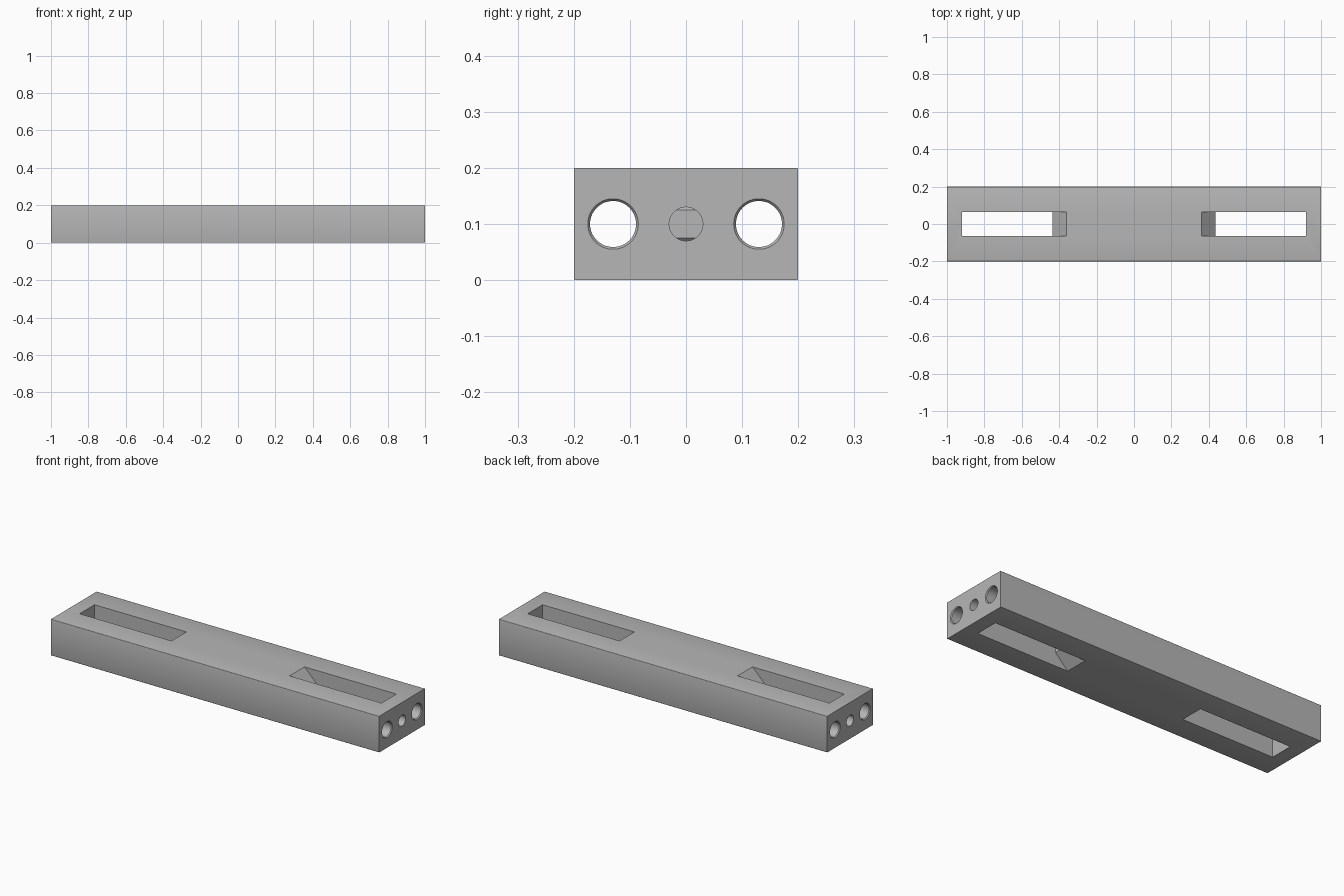
import bpy
import bmesh
import math
from mathutils import Matrix

LENGTH, WIDTH, HEIGHT = 2.0, 0.4, 0.2
MID = HEIGHT / 2
EDGE = 0.003

cube = bpy.data.objects.get("Cube")
if cube:
    bpy.data.objects.remove(cube, do_unlink=True)

grey = bpy.data.materials.new("light grey metal")
grey.use_nodes = True
colour = (0.47, 0.47, 0.47, 1)
grey.diffuse_color = colour
grey.node_tree.nodes["Principled BSDF"].inputs["Base Color"].default_value = colour


def finish(name, bm):
    bmesh.ops.recalc_face_normals(bm, faces=bm.faces)
    mesh = bpy.data.meshes.new(name)
    bm.to_mesh(mesh)
    bm.free()
    mesh.materials.append(grey)
    obj = bpy.data.objects.new(name, mesh)
    bpy.context.collection.objects.link(obj)
    return obj


def extrude_profile(name, points, vector):
    bm = bmesh.new()
    face = bm.faces.new([bm.verts.new(p) for p in points])
    new = bmesh.ops.extrude_face_region(bm, geom=[face])["geom"]
    verts = [v for v in new if isinstance(v, bmesh.types.BMVert)]
    bmesh.ops.translate(bm, verts=verts, vec=vector)
    return finish(name, bm)


def lathe_x(name, y, profile, sides=64):
    """Closed round cutter along x from (x, radius) pairs."""
    bm = bmesh.new()
    rings = []
    for x, r in profile:
        angles = [math.tau * i / sides for i in range(sides)]
        rings.append([bm.verts.new((x, y + r * math.cos(a), MID + r * math.sin(a)))
                      for a in angles])
    for a, b in zip(rings, rings[1:]):
        for i in range(sides):
            j = (i + 1) % sides
            bm.faces.new((a[i], a[j], b[j], b[i]))
    bm.faces.new(rings[0])
    bm.faces.new(rings[-1])
    return finish(name, bm)


# Solid bar with finely rounded long edges
bm = bmesh.new()
size = Matrix.Diagonal((LENGTH, WIDTH, HEIGHT, 1))
bmesh.ops.create_cube(bm, size=1, matrix=Matrix.Translation((0, 0, MID)) @ size)
long_edges = [e for e in bm.edges if abs(e.verts[0].co.x - e.verts[1].co.x) > 1]
bmesh.ops.bevel(bm, geom=long_edges, offset=EDGE, segments=3, profile=0.5,
                affect='EDGES')
bar = finish("slotted_bar", bm)

cutters = []

# Two full-length bores with countersunk mouths
for y in (-0.13, 0.13):
    mouth, r, sink = 0.045, 0.041, 0.005
    cutters.append(lathe_x("bore_cutter", y, [
        (-1.01, mouth), (-1, mouth), (-1 + sink, r),
        (1 - sink, r), (1, mouth), (1.01, mouth)]))

for side in (-1, 1):
    # Slot whose inner end wall slopes outward to both faces
    inner, nose, outer, slope = 0.36, 0.435, 0.92, 0.075
    over = 0.02
    outline = [(outer, -over), (outer, HEIGHT + over), (inner - over, HEIGHT + over),
               (nose, HEIGHT - slope), (nose, slope), (inner - over, -over)]
    points = [(side * x, -0.065, z) for x, z in outline]
    cutters.append(extrude_profile("slot_cutter", points, (0, 0.13, 0)))
    # Small centre hole from the end face into the slot
    cutters.append(lathe_x("end_hole_cutter", 0,
                           [(side * 0.9, 0.03), (side * 1.01, 0.03)], 48))

# Cut the bar, then drop the cutters
bpy.context.view_layer.objects.active = bar
bar.select_set(True)
for cutter in cutters:
    cutter.hide_render = True
    cut = bar.modifiers.new("cut", 'BOOLEAN')
    cut.operation = 'DIFFERENCE'
    cut.solver = 'EXACT'
    cut.object = cutter
    bpy.ops.object.modifier_apply(modifier=cut.name)
    bpy.data.objects.remove(cutter, do_unlink=True)

bpy.ops.object.shade_smooth_by_angle(angle=math.radians(31))
